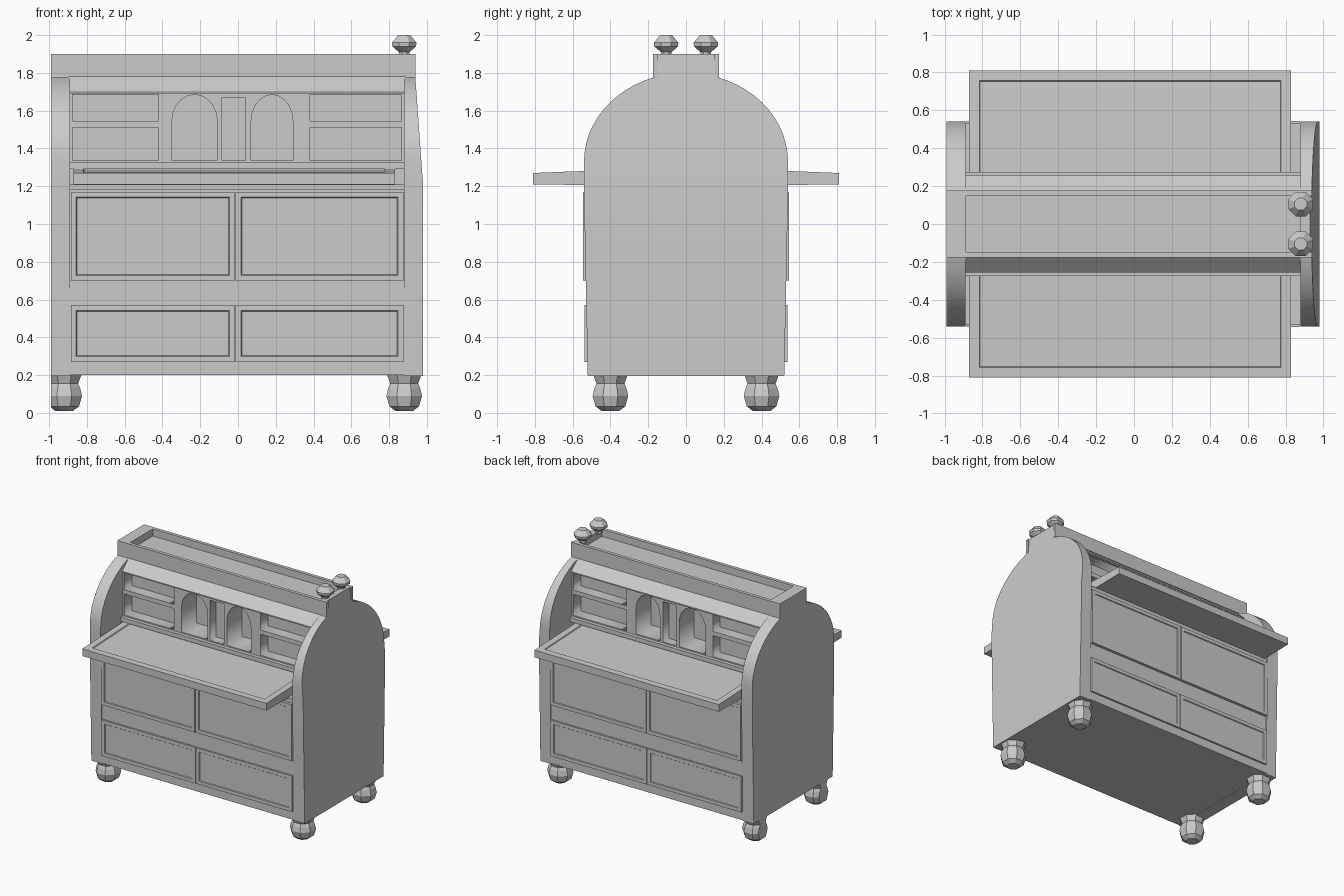
import bpy, bmesh, math
from mathutils import Vector

if "Cube" in bpy.data.objects:
    bpy.data.objects.remove(bpy.data.objects["Cube"])


def finish(name, bm):
    bmesh.ops.recalc_face_normals(bm, faces=bm.faces[:])
    me = bpy.data.meshes.new(name)
    bm.to_mesh(me)
    bm.free()
    ob = bpy.data.objects.new(name, me)
    bpy.context.collection.objects.link(ob)
    return ob


def box(name, x, y, z):
    bm = bmesh.new()
    bmesh.ops.create_cube(bm, size=1)
    for v in bm.verts:
        v.co = Vector([(r[0] + r[1]) / 2 + c * (r[1] - r[0]) for r, c in zip((x, y, z), v.co)])
    return finish(name, bm)


def prism(name, yz, x0, x1, inset=None):
    """Extrude a (y, z) outline along x; optionally sink a bordered top field."""
    bm = bmesh.new()
    f = bm.faces.new([bm.verts.new((x0, y, z)) for y, z in yz])
    ext = bmesh.ops.extrude_face_region(bm, geom=[f])["geom"]
    for v in ext:
        if isinstance(v, bmesh.types.BMVert):
            v.co.x = x1
    bmesh.ops.recalc_face_normals(bm, faces=bm.faces[:])
    if inset:
        top = max(bm.faces, key=lambda g: g.normal.z)
        bmesh.ops.inset_region(bm, faces=[top], thickness=inset)
        bmesh.ops.inset_region(bm, faces=[top], thickness=0.006, depth=-0.008)
    return finish(name, bm)


def lathe(name, profile, cx, cy, seg=8, clip=None):
    """Turned knob made of a few flat facets, optionally cut off flat at x = clip."""
    bm = bmesh.new()
    rings = [[bm.verts.new((cx + r * math.cos(a), cy + r * math.sin(a), z))
              for a in [2 * math.pi * (i + 0.5) / seg for i in range(seg)]] for r, z in profile]
    for a, b in zip(rings, rings[1:]):
        for i in range(seg):
            j = (i + 1) % seg
            bm.faces.new((a[i], a[j], b[j], b[i]))
    bm.faces.new(rings[0])
    bm.faces.new(rings[-1])
    if clip is not None:
        bmesh.ops.bisect_plane(bm, geom=bm.verts[:] + bm.edges[:] + bm.faces[:],
                               plane_co=(clip, 0, 0), plane_no=(-1, 0, 0), clear_outer=True)
        bmesh.ops.holes_fill(bm, edges=[e for e in bm.edges if e.is_boundary])
    return finish(name, bm)


# Arched end panels, built from symmetric rows of (half depth, height)
rows = [(0.52, 0.195), (0.535, 0.9), (0.54, 1.2)]
for i in range(13):
    t = math.radians(71.5) * i / 12
    rows.append((0.54 * math.cos(t), 1.33 + 0.47 * math.sin(t)))
rows += [(0.158, 1.8), (0.158, 1.9)]


def end_panel(name, x_in, x_out):
    bm = bmesh.new()
    loops = [[bm.verts.new(p) for p in ((x_in, -y, z), (x_out(z), -y, z), (x_out(z), y, z), (x_in, y, z))]
             for y, z in rows]
    for a, b in zip(loops, loops[1:]):
        for i in range(4):
            j = (i + 1) % 4
            bm.faces.new((a[i], a[j], b[j], b[i]))
    bm.faces.new(loops[0])
    bm.faces.new(loops[-1])
    ob = finish(name, bm)
    bpy.context.view_layer.objects.active = ob
    ob.select_set(True)
    bpy.ops.object.shade_smooth_by_angle(angle=math.radians(25))
    ob.select_set(False)


end_panel("left_end_panel", -0.89, lambda z: -0.99)
end_panel("right_end_panel", 0.88, lambda z: 0.98 - 0.05 * max(0, z - 1.2) / 0.7)

# Lower cabinet body
box("cabinet_body", (-0.90, 0.89), (-0.522, 0.522), (0.2, 1.21))

# Hood closing the top, with a shallow trough between the rails
half = [(0.255, 1.69), (0.255, 1.70), (0.17, 1.78), (0.155, 1.78), (0.155, 1.84)]
prism("top_hood", half + [(-y, z) for y, z in reversed(half)], -0.90, 0.89)


# Pigeonhole front: flat sheet with arched and square openings, given depth
def rect(x0, x1, z0, z1):
    return [(x0, z0), (x1, z0), (x1, z1), (x0, z1)]


def arch(x0, x1, z0, z1, n=10):
    c, r = (x0 + x1) / 2, (x1 - x0) / 2
    top = [(c + r * math.cos(math.pi * i / n), z1 - 0.14 + 0.14 * math.sin(math.pi * i / n))
           for i in range(n + 1)]
    return [(x0, z0), (x1, z0)] + top


openings = [rect(-0.895, 0.885, 1.29, 1.70),
            arch(-0.35, -0.11, 1.335, 1.685), arch(0.07, 0.29, 1.335, 1.685),
            rect(-0.085, 0.04, 1.335, 1.67)]
for x0, x1 in ((-0.875, -0.42), (0.38, 0.865)):
    openings += [rect(x0, x1, 1.335, 1.51), rect(x0, x1, 1.545, 1.685)]


def pigeonholes(name, y_mid, depth):
    cu = bpy.data.curves.new(name, "CURVE")
    cu.dimensions, cu.fill_mode, cu.extrude = "2D", "BOTH", depth / 2
    for pts in openings:
        sp = cu.splines.new("POLY")
        sp.points.add(len(pts) - 1)
        for p, (x, z) in zip(sp.points, pts):
            p.co = (x, z, 0, 1)
        sp.use_cyclic_u = True
    tmp = bpy.data.objects.new(name + "_curve", cu)
    bpy.context.collection.objects.link(tmp)
    me = bpy.data.meshes.new_from_object(tmp.evaluated_get(bpy.context.evaluated_depsgraph_get()))
    bpy.data.objects.remove(tmp)
    ob = bpy.data.objects.new(name, me)
    ob.rotation_euler.x = math.pi / 2
    ob.location.y = y_mid
    bpy.context.collection.objects.link(ob)


box("pigeonhole_back", (-0.895, 0.885), (-0.05, 0.05), (1.2, 1.70))
foot = [(0.05, 0.01), (0.085, 0.035), (0.102, 0.09), (0.092, 0.13), (0.08, 0.155), (0.1, 0.205)]
finial = [(0.032, 1.89), (0.03, 1.91), (0.068, 1.94), (0.07, 1.96), (0.035, 2.0)]

# Everything that repeats on the front and the back
for side, s in (("front", -1), ("back", 1)):
    def ys(a, b):
        return tuple(sorted((s * a, s * b)))

    box(side + "_top_rail", (-0.99, 0.94), ys(0.148, 0.176), (1.78, 1.9))
    pigeonholes(side + "_pigeonholes", s * 0.145, 0.2)
    box(side + "_ledge", (-0.895, 0.885), ys(0.05, 0.275), (1.29, 1.325))
    box(side + "_centre_drawer", (-0.085, 0.04), ys(0.05, 0.17), (1.335, 1.67))
    for n, x in (("left", (-0.875, -0.42)), ("right", (0.38, 0.865))):
        box(f"{side}_{n}_drawers", x, ys(0.05, 0.15), (1.33, 1.69))

    # Fold-out writing leaf with a bordered field
    prism(side + "_writing_leaf", [(s * 0.05, 1.2), (s * 0.81, 1.21), (s * 0.81, 1.27), (s * 0.05, 1.3)],
          -0.87, 0.83, inset=0.075)
    box(side + "_leaf_support", (-0.89, 0.88), ys(0.3, 0.53), (1.18, 1.21))

    # Raised drawer and door panels, split at the middle, each with a thin lip
    for n, z, y in (("door", (0.70, 1.17), 0.545), ("drawer", (0.27, 0.57), 0.537)):
        for h, x in (("left", (-0.885, -0.018)), ("right", (-0.012, 0.875))):
            ob = box(f"{side}_{h}_{n}", x, ys(0.51, y), z)
            bm = bmesh.new()
            bm.from_mesh(ob.data)
            face = max(bm.faces, key=lambda g: g.normal.y * s)
            bmesh.ops.inset_region(bm, faces=[face], thickness=0.04)
            bmesh.ops.inset_region(bm, faces=[face], thickness=0.006, depth=-0.006)
            bm.to_mesh(ob.data)
            bm.free()

    # Bun feet (left ones cut flush) and the pair of finials on the right
    lathe(side + "_right_foot", foot, 0.88, s * 0.4)
    lathe(side + "_left_foot", foot, -0.92, s * 0.4, clip=-0.99)
    lathe(side + "_finial", finial, 0.88, s * 0.105)
